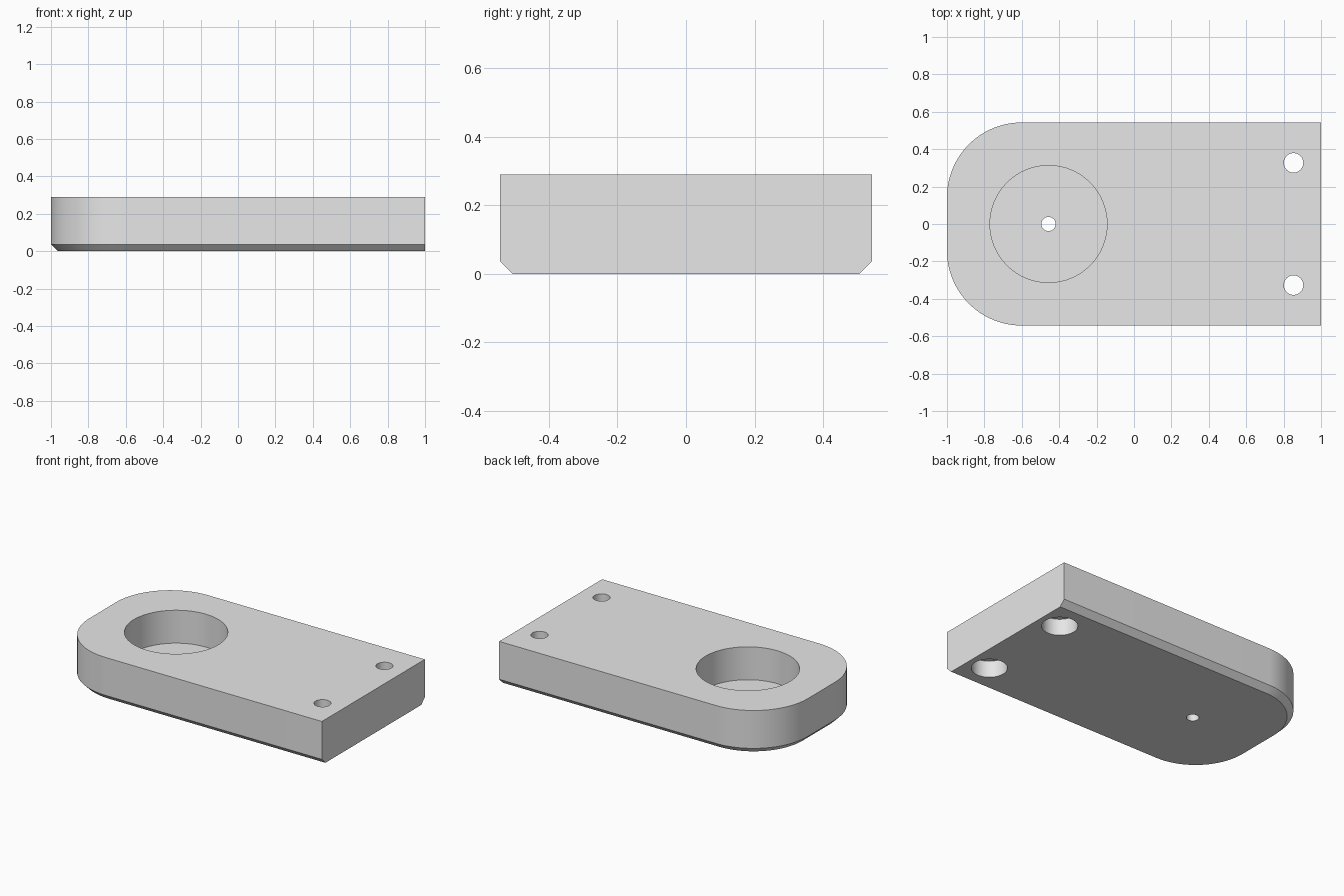
import bpy, bmesh
from math import cos, sin, pi, radians

default = bpy.data.objects.get("Cube")
if default:
    bpy.data.objects.remove(default, do_unlink=True)

HALF_W, HEIGHT, CHAMFER, ROUND = 0.543, 0.29, 0.037, 0.4
ARC_STEPS = 24

grey = bpy.data.materials.new("light_grey")
grey.use_nodes = True
colour = (0.8, 0.8, 0.8, 1)
grey.diffuse_color = colour
grey.node_tree.nodes["Principled BSDF"].inputs["Base Color"].default_value = colour


def outline(inset):
    """Plate outline: square right end, rounded corners on the other end."""
    points = [(1, -HALF_W + inset), (1, HALF_W - inset)]
    for side, start in ((1, pi / 2), (-1, pi)):
        for i in range(ARC_STEPS + 1):
            a = start + pi / 2 * i / ARC_STEPS
            r = ROUND - inset
            points.append((ROUND - 1 + r * cos(a), side * (HALF_W - ROUND) + r * sin(a)))
    return points


# Plate body, lofted through a chamfered bottom edge
bm = bmesh.new()
rings = [[bm.verts.new((x, y, z)) for x, y in outline(inset)]
         for inset, z in ((CHAMFER, 0), (0, CHAMFER), (0, HEIGHT))]
bm.faces.new(rings[0][::-1])
bm.faces.new(rings[-1])
for low, high in zip(rings, rings[1:]):
    for i in range(len(low)):
        j = (i + 1) % len(low)
        bm.faces.new((low[i], low[j], high[j], high[i]))
bmesh.ops.recalc_face_normals(bm, faces=bm.faces)
mesh = bpy.data.meshes.new("plate")
bm.to_mesh(mesh)
bm.free()
mesh.materials.append(grey)
plate = bpy.data.objects.new("plate", mesh)
bpy.context.collection.objects.link(plate)


def drill(x, y, radius, z_low, z_high, sides=64):
    """Cut a round vertical hole out of the plate."""
    bpy.ops.mesh.primitive_cylinder_add(
        vertices=sides, radius=radius, depth=z_high - z_low,
        location=(x, y, (z_low + z_high) / 2))
    cutter = bpy.context.object
    cutter.hide_render = True
    cutter.data.materials.append(grey)
    cut = plate.modifiers.new("hole", "BOOLEAN")
    cut.operation, cut.solver, cut.object = "DIFFERENCE", "EXACT", cutter
    bpy.context.view_layer.objects.active = plate
    bpy.ops.object.modifier_apply(modifier=cut.name)
    bpy.data.objects.remove(cutter, do_unlink=True)


# Round pocket with a small hole through its floor
drill(-0.457, 0, 0.313, 0.07, 0.5)
drill(-0.457, 0, 0.038, -0.1, 0.2, 32)

# Screw holes, counterbored from below
for side in (-1, 1):
    drill(0.853, side * 0.327, 0.108, -0.1, 0.11)
    drill(0.853, side * 0.327, 0.052, 0.05, 0.5, 32)

# Smooth round walls, crisp edges
bpy.ops.object.select_all(action="DESELECT")
plate.select_set(True)
bpy.context.view_layer.objects.active = plate
bpy.ops.object.shade_smooth_by_angle(angle=radians(30))
